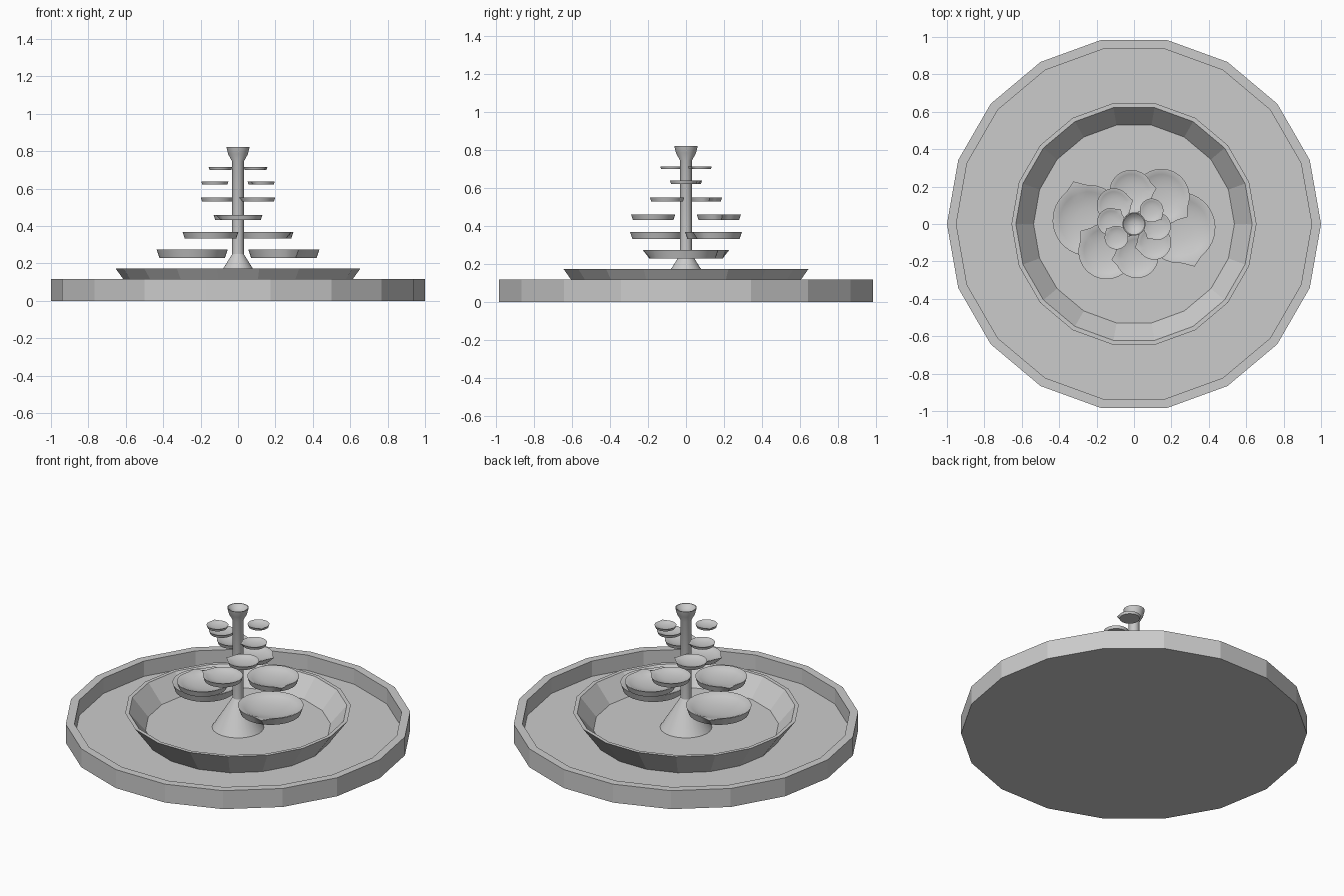
import bpy
import math

cube = bpy.data.objects.get("Cube")
if cube:
    bpy.data.objects.remove(cube, do_unlink=True)

GREY = (0.6, 0.6, 0.6, 1)
stone = bpy.data.materials.new("grey stone")
stone.use_nodes = True
stone.diffuse_color = GREY
stone.node_tree.nodes["Principled BSDF"].inputs["Base Color"].default_value = GREY


def lathe(name, profile, sides, location=(0, 0, 0), smooth=None, spout=None):
    """Spin an (r, z) profile from bottom axis to top axis; spout = (angle, pull)."""
    verts, rings = [], []
    rim = max(r for r, z in profile)
    for r, z in profile:
        if r == 0:
            rings.append([len(verts)] * sides)
            verts.append((0, 0, z))
            continue
        rings.append(list(range(len(verts), len(verts) + sides)))
        for i in range(sides):
            a, k = math.tau * i / sides, 1
            if spout:
                a += spout[0]
                off = min(i, sides - i) * math.tau / sides
                if r > 0.94 * rim:
                    k += spout[1] * max(0, 1 - off / 0.32) ** 1.5
            verts.append((r * k * math.cos(a), r * k * math.sin(a), z))
    faces = []
    for low, high in zip(rings, rings[1:]):
        for i in range(sides):
            j = (i + 1) % sides
            quad = [low[i], low[j], high[j], high[i]]
            faces.append(list(dict.fromkeys(quad)))
    mesh = bpy.data.meshes.new(name)
    mesh.from_pydata(verts, [], faces)
    mesh.materials.append(stone)
    obj = bpy.data.objects.new(name, mesh)
    obj.location = location
    bpy.context.collection.objects.link(obj)
    if smooth:
        bpy.ops.object.select_all(action="DESELECT")
        obj.select_set(True)
        bpy.context.view_layer.objects.active = obj
        bpy.ops.object.shade_smooth_by_angle(angle=math.radians(smooth))
    return obj


# Ground basin and the flared bowl inside it
lathe("outer_basin", [(0, 0), (1, 0), (1, 0.118), (0.95, 0.118),
                      (0.95, 0.02), (0, 0.02)], 18)
lathe("inner_bowl", [(0, 0.015), (0.54, 0.015), (0.655, 0.174), (0.632, 0.174),
                     (0.537, 0.06), (0, 0.06)], 18)

# Central column with flared foot and a cup on top
lathe("column", [(0, 0.06), (0.15, 0.06), (0.031, 0.25), (0.031, 0.745),
                 (0.053, 0.785), (0.062, 0.823), (0.057, 0.823),
                 (0.04, 0.805), (0.02, 0.797), (0, 0.795)], 32, smooth=30)

# Pairs of spouted dishes: height, radius, centre, spout tip
DISH = [(0, 0), (0.92, 0), (1, 0.24), (0.95, 0.24), (0.8, 0.17),
        (0.6, 0.11), (0.35, 0.07), (0, 0.055)]
TIERS = [
    (0.228, 0.190, (-0.245, 0.02), (-0.325, 0.23)),
    (0.333, 0.150, (-0.147, -0.145), (-0.28, -0.04)),
    (0.432, 0.116, (0.015, -0.173), (-0.115, -0.19)),
    (0.530, 0.091, (-0.108, 0.10), (-0.01, 0.125)),
    (0.622, 0.073, (-0.124, 0.012), (-0.07, 0.08)),
    (0.700, 0.063, (-0.094, -0.073), (-0.15, -0.025)),
]
for tier, (z, radius, centre, tip) in enumerate(TIERS, 1):
    angle = math.atan2(tip[1] - centre[1], tip[0] - centre[0])
    for side, sign in (("a", 1), ("b", -1)):
        turn = angle if sign > 0 else angle + math.pi
        lathe(f"dish_{tier}_{side}", [(r * radius, h * radius) for r, h in DISH], 40,
              (centre[0] * sign, centre[1] * sign, z), smooth=35, spout=(turn, 0.17))
